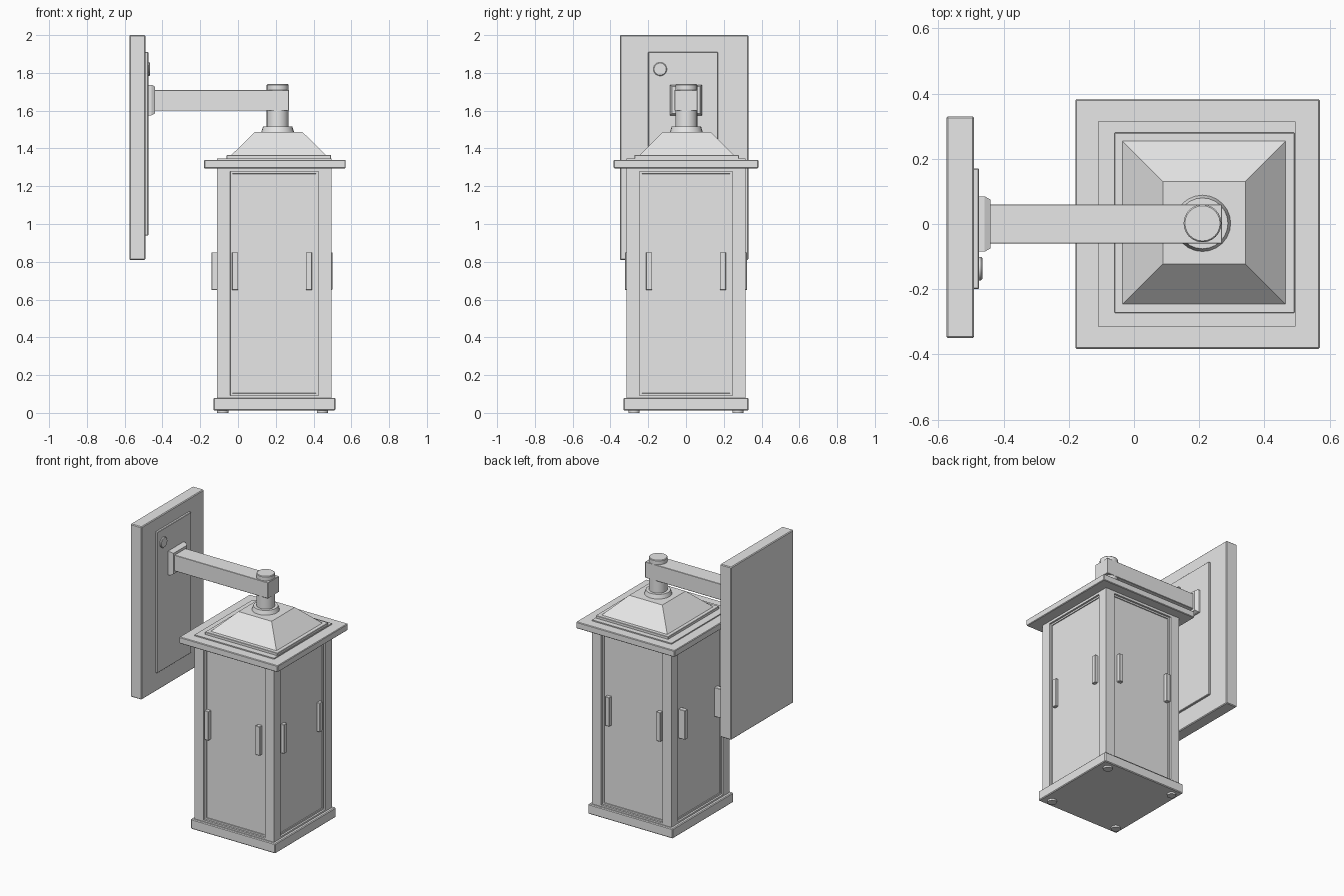
import bpy, bmesh
from mathutils import Matrix, Vector

cube = bpy.data.objects.get("Cube")
if cube:
    bpy.data.objects.remove(cube, do_unlink=True)

grey = bpy.data.materials.new("light_grey")
grey.use_nodes = True
grey.diffuse_color = (0.8, 0.8, 0.8, 1)
grey.node_tree.nodes["Principled BSDF"].inputs["Base Color"].default_value = (0.8, 0.8, 0.8, 1)


def finish(name, bm, bevel=0):
    """Turn a bmesh into a named object with the grey finish."""
    bmesh.ops.recalc_face_normals(bm, faces=bm.faces)
    mesh = bpy.data.meshes.new(name)
    bm.to_mesh(mesh)
    bm.free()
    mesh.materials.append(grey)
    obj = bpy.data.objects.new(name, mesh)
    bpy.context.collection.objects.link(obj)
    if bevel:
        mod = obj.modifiers.new("Bevel", "BEVEL")
        mod.width = bevel
        mod.segments = 1
    return obj


def box_mesh(x, y, z):
    """Box from three (low, high) ranges."""
    bm = bmesh.new()
    bmesh.ops.create_cube(bm, size=1)
    for v in bm.verts:
        v.co = Vector([(lo + hi) / 2 + c * (hi - lo) for c, (lo, hi) in zip(v.co, (x, y, z))])
    return bm


def box(name, x, y, z, bevel=0, taper_axis=None, taper=1):
    """Box whose far end along taper_axis may be shrunk."""
    bm = box_mesh(x, y, z)
    if taper_axis is not None:
        mid = [sum(r) / 2 for r in (x, y, z)]
        for v in bm.verts:
            if v.co[taper_axis] > mid[taper_axis]:
                for a in range(3):
                    if a != taper_axis:
                        v.co[a] = mid[a] + (v.co[a] - mid[a]) * taper
    return finish(name, bm, bevel)


def disc(name, centre, r1, r2, depth, axis="Z", bevel=0):
    """Round part, optionally tapered, along z or x."""
    bm = bmesh.new()
    bmesh.ops.create_cone(bm, cap_ends=True, segments=24, radius1=r1, radius2=r2, depth=depth)
    turn = Matrix.Rotation(1.5708, 4, "Y") if axis == "X" else Matrix()
    bm.transform(Matrix.Translation(centre) @ turn)
    obj = finish(name, bm, bevel)
    bpy.context.view_layer.objects.active = obj
    obj.select_set(True)
    bpy.ops.object.shade_smooth_by_angle()
    obj.select_set(False)
    return obj


# Wall mount
box("wall_plate", (-0.575, -0.49), (-0.35, 0.33), (0.81, 2), 0.005)
box("wall_plate_panel", (-0.50, -0.475), (-0.2, 0.17), (0.94, 1.91), 0.003)
disc("wall_plate_button", (-0.475, -0.137, 1.82), 0.036, 0.036, 0.02, "X", 0.004)

# Arm and its bracket
box("bracket_base", (-0.48, -0.458), (-0.085, 0.085), (1.575, 1.737))
box("bracket_taper", (-0.458, -0.44), (-0.085, 0.085), (1.575, 1.737), 0, 0, 0.88)
box("arm", (-0.445, 0.27), (-0.06, 0.06), (1.6, 1.71), 0.002)

# Hanging stem
disc("stem", (0.21, 0.002, 1.55), 0.058, 0.058, 0.11)
disc("stem_cap", (0.21, 0.002, 1.72), 0.058, 0.058, 0.04, "Z", 0.004)
disc("stem_flange", (0.21, 0.002, 1.5), 0.087, 0.078, 0.03)

# Roof
box("roof_slab", (-0.18, 0.57), (-0.383, 0.383), (1.295, 1.34), 0.004)
box("roof_step", (-0.06, 0.492), (-0.273, 0.28), (1.335, 1.365), 0.002)
box("roof_hip", (-0.035, 0.465), (-0.246, 0.254), (1.365, 1.487), 0, 2, 0.505)

# Lantern body with stepped recessed panes on all four sides
bm = box_mesh((-0.11, 0.495), (-0.315, 0.315), (0.0225, 1.3475))
bm.normal_update()
sides = [f for f in bm.faces if abs(f.normal.z) < 0.5]
for thickness, depth in ((0.0975, 0), (0.001, -0.012), (0.016, 0), (0.001, -0.006)):
    bmesh.ops.inset_individual(bm, faces=sides, thickness=thickness, depth=depth)
finish("lantern_body", bm)

# Pane clips, two on each side
for side, label in ((-1, "near"), (1, "far")):
    for offset, place in ((-0.195, "first"), (0.195, "second")):
        span = (offset - 0.016, offset + 0.016)
        x_span = (0.18 + span[0], 0.18 + span[1])
        y_span = sorted((side * 0.29, side * 0.323))
        box(f"clip_y_{label}_{place}", x_span, y_span, (0.65, 0.85), 0.002)
        x_range = (-0.14, -0.08) if side < 0 else (0.47, 0.499)
        box(f"clip_x_{label}_{place}", x_range, span, (0.65, 0.85), 0.002)

# Base and feet
box("base", (-0.13, 0.515), (-0.33, 0.33), (0.012, 0.08), 0.005)
for x in (-0.08, 0.447):
    for y in (-0.275, 0.275):
        disc("foot", (x, y, 0.01), 0.03, 0.03, 0.02)
